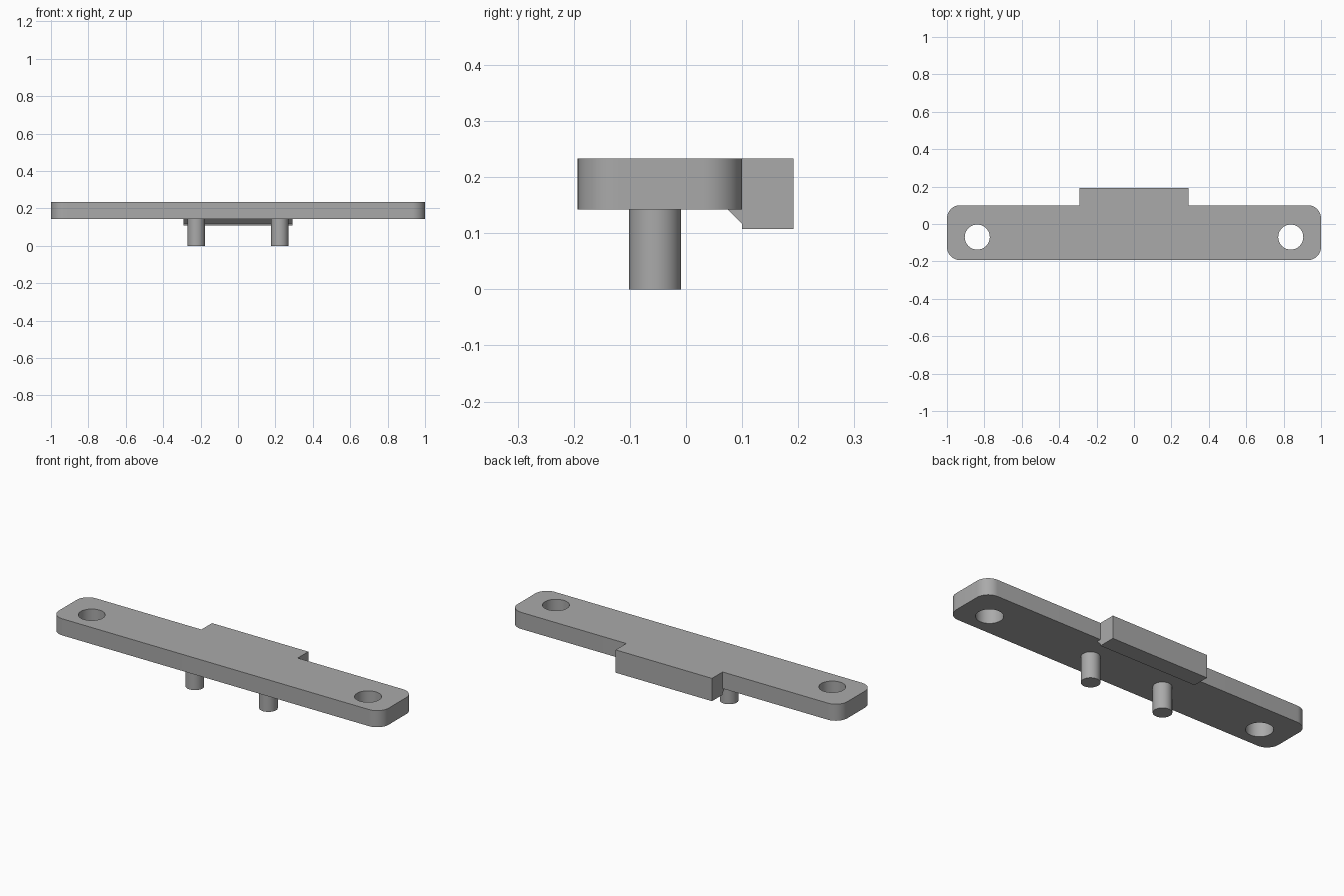
import bpy, bmesh
from math import pi, cos, sin
from mathutils import Vector

cube = bpy.data.objects.get("Cube")
if cube:
    bpy.data.objects.remove(cube, do_unlink=True)

TOP, UNDER = 0.233, 0.142
FRONT, BACK = -0.193, 0.1

grey = bpy.data.materials.new("plain grey")
grey.use_nodes = True
grey.diffuse_color = (0.4, 0.4, 0.4, 1)
grey.node_tree.nodes["Principled BSDF"].inputs["Base Color"].default_value = (0.4, 0.4, 0.4, 1)


def prism(name, outline, offset):
    """Extrude a closed outline of 3D points along an offset."""
    bm = bmesh.new()
    face = bm.faces.new([bm.verts.new(p) for p in outline])
    moved = bmesh.ops.extrude_face_region(bm, geom=[face])["geom"]
    bmesh.ops.translate(bm, vec=Vector(offset),
                        verts=[v for v in moved if isinstance(v, bmesh.types.BMVert)])
    bmesh.ops.recalc_face_normals(bm, faces=bm.faces)
    mesh = bpy.data.meshes.new(name)
    bm.to_mesh(mesh)
    bm.free()
    mesh.materials.append(grey)
    obj = bpy.data.objects.new(name, mesh)
    bpy.context.collection.objects.link(obj)
    return obj


def arc(x, y, z, radius, start, sweep, steps):
    return [(x + radius * cos(start + sweep * i / steps),
             y + radius * sin(start + sweep * i / steps), z) for i in range(steps + 1)]


def cylinder(name, x, y, radius, low, high):
    return prism(name, arc(x, y, low, radius, 0, 2 * pi, 48)[:-1], (0, 0, high - low))


def combine(target, tool, operation):
    mod = target.modifiers.new(tool.name, "BOOLEAN")
    mod.object, mod.operation, mod.solver = tool, operation, "EXACT"
    bpy.context.view_layer.objects.active = target
    bpy.ops.object.modifier_apply(modifier=mod.name)
    bpy.data.objects.remove(tool, do_unlink=True)


# Long plate with rounded corners
r = 0.07
corners = [(1 - r, BACK - r), (r - 1, BACK - r), (r - 1, FRONT + r), (1 - r, FRONT + r)]
outline = []
for i, (x, y) in enumerate(corners):
    outline += arc(x, y, UNDER, r, i * pi / 2, pi / 2, 12)
plate = prism("mounting_plate", outline, (0, 0, TOP - UNDER))

# Rear tab hanging below the plate, with a sloped support under the edge
profile = [(0.06, TOP), (0.192, TOP), (0.192, 0.108), (BACK, 0.108),
           (BACK, 0.117), (0.075, UNDER), (0.06, UNDER)]
tab = prism("rear_tab", [(-0.292, y, z) for y, z in profile], (0.584, 0, 0))
combine(plate, tab, "UNION")

# Screw holes near the ends, locating pins underneath
for side in (-1, 1):
    combine(plate, cylinder("screw_hole", side * 0.838, -0.07, 0.067, 0, 0.4), "DIFFERENCE")
    combine(plate, cylinder("locating_pin", side * 0.223, -0.055, 0.0465, 0, 0.19), "UNION")

bpy.ops.object.select_all(action="DESELECT")
plate.select_set(True)
bpy.context.view_layer.objects.active = plate
bpy.ops.object.shade_smooth_by_angle(angle=pi / 6)
